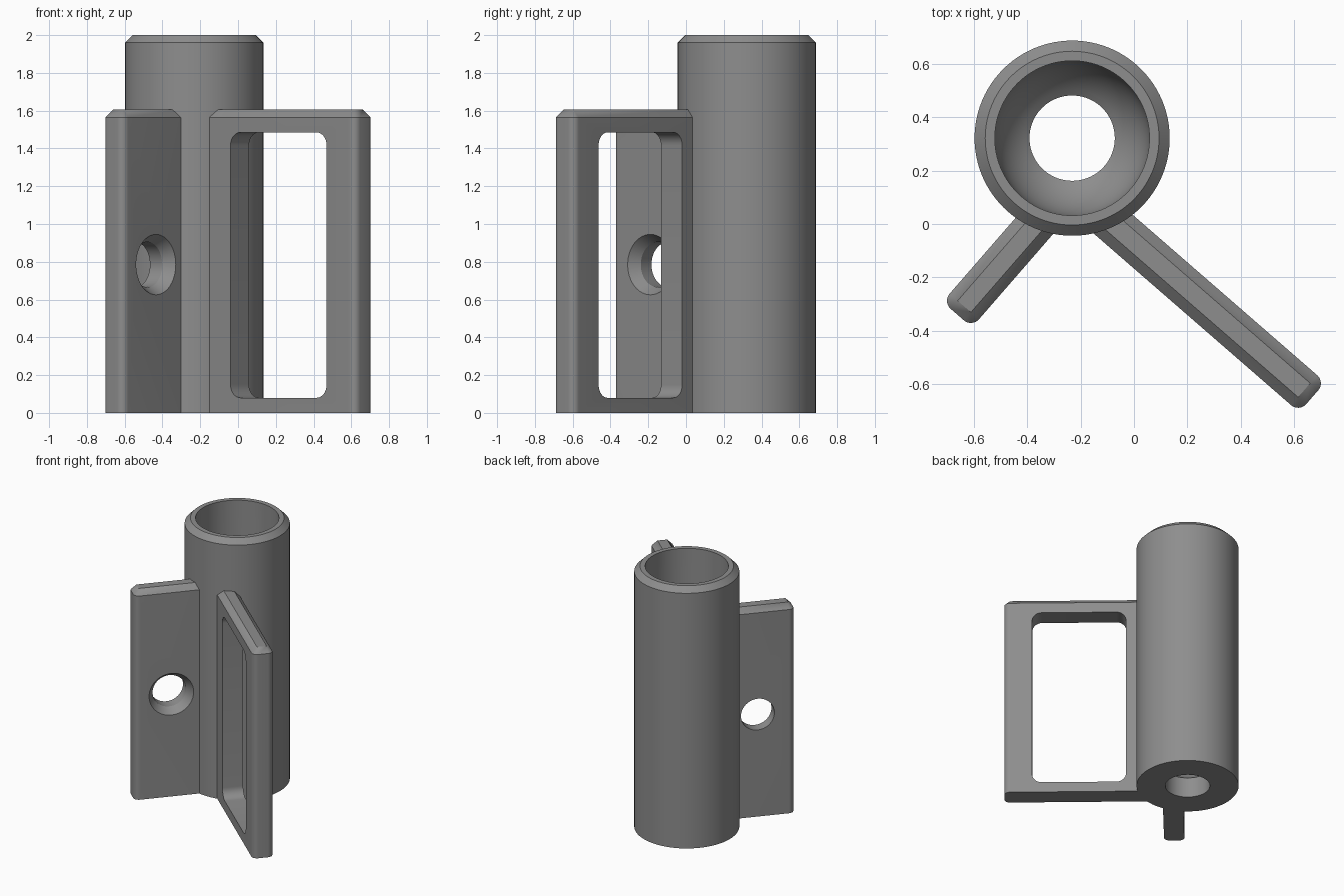
import bpy, bmesh, math
from math import sin, cos, pi

if "Cube" in bpy.data.objects:
    bpy.data.objects.remove(bpy.data.objects["Cube"])

CENTRE = (-0.232, 0.322, 0.0)   # axis of the tube
FIN_TOP = 1.605
CHAMFER = 0.04

grey = bpy.data.materials.new("plain grey")
grey.diffuse_color = (0.27, 0.27, 0.27, 1)
grey.use_nodes = True
grey.node_tree.nodes["Principled BSDF"].inputs["Base Color"].default_value = grey.diffuse_color


def loft(name, rings, closed=False, angle=0.0):
    """Skin a list of equal-length rings; cap the ends unless closed."""
    bm = bmesh.new()
    vs = [[bm.verts.new(p) for p in ring] for ring in rings]
    n = len(vs[0])
    pairs = list(zip(vs, vs[1:])) + ([(vs[-1], vs[0])] if closed else [])
    for a, b in pairs:
        for i in range(n):
            j = (i + 1) % n
            bm.faces.new((a[i], a[j], b[j], b[i]))
    if not closed:
        bm.faces.new(vs[0])
        bm.faces.new(vs[-1])
    bmesh.ops.remove_doubles(bm, verts=bm.verts, dist=1e-5)
    bmesh.ops.recalc_face_normals(bm, faces=bm.faces)
    mesh = bpy.data.meshes.new(name)
    bm.to_mesh(mesh)
    bm.free()
    mesh.materials.append(grey)
    ob = bpy.data.objects.new(name, mesh)
    bpy.context.collection.objects.link(ob)
    ob.location = CENTRE
    ob.rotation_euler.z = angle
    return ob


def circle(r, n=96):
    return [(r * cos(2 * pi * i / n), r * sin(2 * pi * i / n)) for i in range(n)]


def rounded(x0, x1, y0, y1, radii, seg=8):
    """Rectangle with a radius per corner, counter-clockwise from (x1, y0)."""
    pts = []
    corners = [(x1, y0, -1, 1), (x1, y1, -1, -1), (x0, y1, 1, -1), (x0, y0, 1, 1)]
    for k, ((x, y, sx, sy), r) in enumerate(zip(corners, radii)):
        for i in range(seg + 1):
            a = (k - 1 + i / seg) * pi / 2
            pts.append((x + sx * r + r * cos(a), y + sy * r + r * sin(a)))
    return pts


def fin(name, angle, x0, x1, y0, y1):
    """Upright plate with a rounded outer end and a chamfered top."""
    c = CHAMFER
    foot = rounded(x0, x1, y0, y1, (c, c, 0, 0))
    crest = rounded(x0, x1 - c, y0 + c, y1 - c, (0, 0, 0, 0))
    levels = [(foot, 0), (foot, FIN_TOP - c), (crest, FIN_TOP)]
    return loft(name, [[(x, y, z) for x, y in ring] for ring, z in levels], angle=angle)


def finish(ob, cutter=None):
    """Cut the opening, drop the cutter and shade."""
    bpy.ops.object.select_all(action='DESELECT')
    bpy.context.view_layer.objects.active = ob
    ob.select_set(True)
    if cutter:
        cutter.hide_render = True
        mod = ob.modifiers.new("opening", 'BOOLEAN')
        mod.operation = 'DIFFERENCE'
        mod.solver = 'EXACT'
        mod.object = cutter
        bpy.ops.object.modifier_apply(modifier=mod.name)
        bpy.data.objects.remove(cutter)
    bpy.ops.object.shade_smooth_by_angle(angle=math.radians(30))


# Tube: chamfered rim, straight bore, bowl floor with a drain hole
R, BORE, DRAIN, BOWL_Z = 0.366, 0.29, 0.16, 0.40
profile = [(DRAIN, 0), (R, 0), (R, 2 - CHAMFER), (R - CHAMFER, 2), (BORE, 2)]
end = math.acos(DRAIN / BORE)
profile += [(BORE * cos(end * i / 10), BOWL_Z - BORE * sin(end * i / 10)) for i in range(11)]
tube = loft("tube", [[(x, y, z) for x, y in circle(r)] for r, z in profile], closed=True)
finish(tube)

# Long fin with a tall rounded window
turn = math.radians(-41)
long_fin = fin("long_fin", turn, 0.285, 1.317, -0.217, -0.068)
outline = rounded(0.443, 1.118, 0.08, 1.485, (0.07,) * 4)
window = loft("window_cutter", [[(x, y, z) for x, z in outline] for y in (-0.4, 0.1)],
              angle=turn)
finish(long_fin, window)

# Short fin with a countersunk hole
turn = math.radians(-131)
face = 0.182
short_fin = fin("short_fin", turn, 0.29, 0.782, 0.036, face)
steps = [(0.12, -0.1), (0.12, face - 0.06), (0.16, face), (0.16, face + 0.1)]
hole = loft("hole_cutter",
            [[(0.518 + x, y, 0.785 + z) for x, z in circle(r, 48)] for r, y in steps],
            angle=turn)
finish(short_fin, hole)
